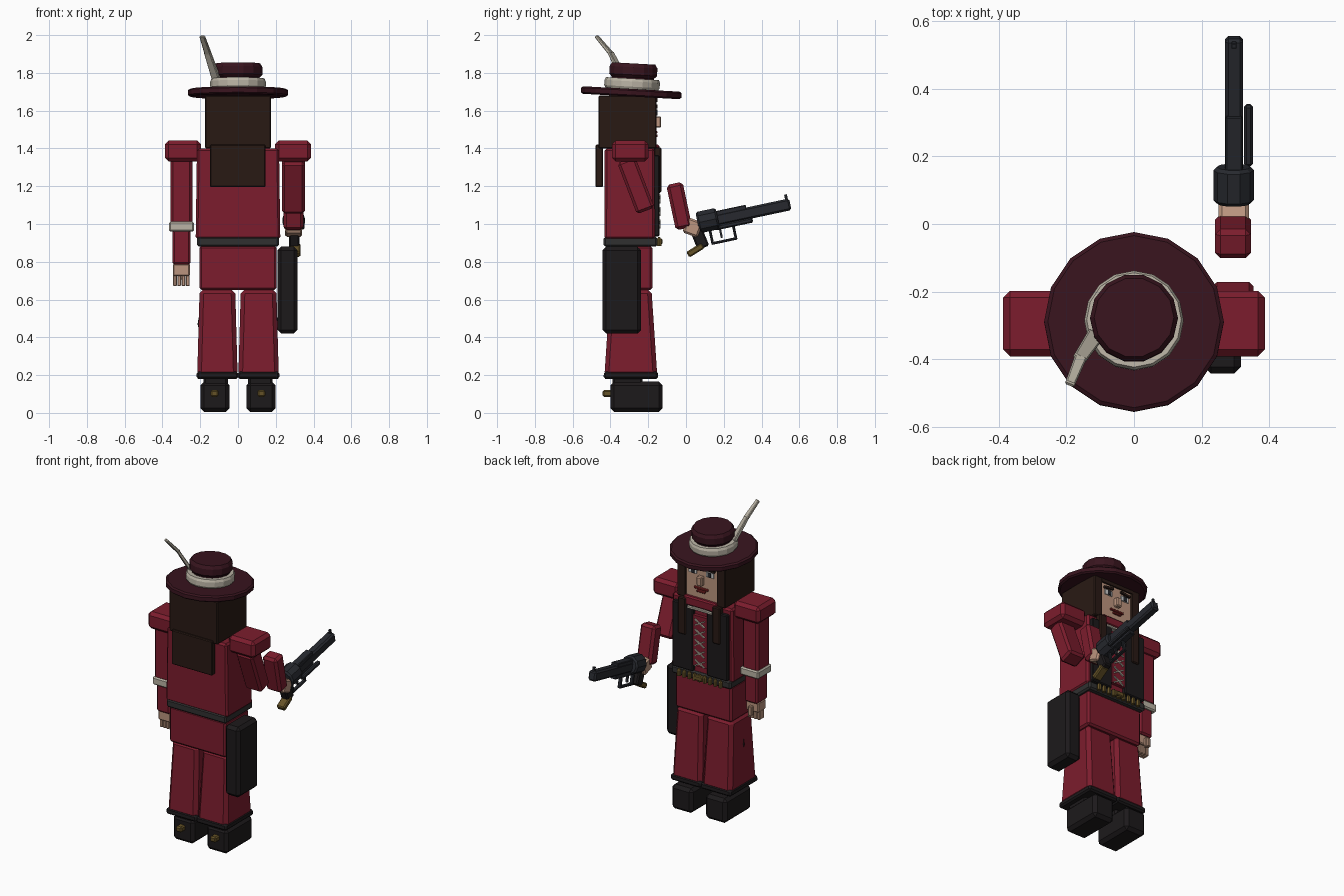
import bpy, bmesh
from math import radians, sin, cos
from mathutils import Vector, Matrix

COLORS = dict(
    red=(0.2, 0.012, 0.026), wine=(0.04, 0.007, 0.013), hair=(0.022, 0.01, 0.007),
    black=(0.012, 0.010, 0.011), belt=(0.03, 0.03, 0.03), cream=(0.5, 0.46, 0.38),
    skin=(0.5, 0.3, 0.21), gold=(0.13, 0.085, 0.02), steel=(0.02, 0.022, 0.028),
    lip=(0.25, 0.02, 0.02), white=(0.6, 0.6, 0.6))
MATS = {}
for n, c in COLORS.items():
    MATS[n] = bpy.data.materials.new(n)
    MATS[n].diffuse_color = (*c, 1)


def finish(name, bm, mat, bevel, loc, rot):
    if bevel:
        bmesh.ops.bevel(bm, geom=bm.edges[:], offset=bevel, segments=1, affect='EDGES')
    bmesh.ops.recalc_face_normals(bm, faces=bm.faces[:])
    me = bpy.data.meshes.new(name)
    bm.to_mesh(me)
    bm.free()
    me.materials.append(MATS[mat])
    ob = bpy.data.objects.new(name, me)
    ob.location, ob.rotation_euler = loc, [radians(a) for a in rot]
    bpy.context.collection.objects.link(ob)
    return ob


def block(name, c, s, mat, bevel=0.0, rot=(0, 0, 0), top=(1, 1)):
    """Chamfered box by centre and size; top scales the upper end."""
    bm = bmesh.new()
    bmesh.ops.create_cube(bm, size=1)
    for v in bm.verts:
        k = top if v.co.z > 0 else (1, 1)
        v.co = Vector((v.co.x * s[0] * k[0], v.co.y * s[1] * k[1], v.co.z * s[2]))
    return finish(name, bm, mat, bevel, c, rot)


def span(name, x, y, z, mat, bevel=0.0, **kw):
    """Chamfered box by its extents."""
    e = (x, y, z)
    return block(name, [(a + b) / 2 for a, b in e], [b - a for a, b in e], mat, bevel, **kw)


def lathe(name, prof, n, mat, loc, rot=(0, 0, 0)):
    """Closed turned solid from (radius, z) points."""
    bm = bmesh.new()
    rings = [[bm.verts.new((r * cos(6.28319 * i / n), r * sin(6.28319 * i / n), z))
              for i in range(n)] for r, z in prof]
    for a, b in zip(rings, rings[1:]):
        for i in range(n):
            bm.faces.new((a[i], a[(i + 1) % n], b[(i + 1) % n], b[i]))
    bm.faces.new(rings[0])
    bm.faces.new(rings[-1])
    return finish(name, bm, mat, 0, loc, rot)


def bar(name, p, q, w, t, mat, bevel=0.0, taper=1):
    """Flat strip between two points."""
    p, q = Vector(p), Vector(q)
    ob = block(name, (p + q) / 2, (w, t, (q - p).length), mat, bevel, top=(taper, taper))
    ob.rotation_euler = (q - p).to_track_quat('Z', 'Y').to_euler()
    return ob


# Hat with band and feather
tilt = (-3.2, 0, 0)
lathe("hat_brim", [(0.255, -0.02), (0.266, -0.012), (0.266, 0.012), (0.255, 0.02)], 16, "wine",
      (0, -0.29, 1.695), tilt)
lathe("hat_band", [(0.14, 0), (0.147, 0.012), (0.147, 0.04), (0.14, 0.055)], 16, "cream",
      (0, -0.287, 1.715), tilt)
lathe("hat_crown", [(0.13, 0), (0.115, 0.075), (0.13, 0.09), (0.13, 0.13), (0.118, 0.15)], 14, "wine",
      (0, -0.285, 1.70), tilt)
bar("feather_lower", (-0.115, -0.33, 1.77), (-0.162, -0.40, 1.91), 0.05, 0.022, "cream", 0.004, 0.8)
bar("feather_tip", (-0.158, -0.395, 1.90), (-0.19, -0.475, 1.995), 0.036, 0.02, "cream", 0.004, 0.8)

# Head and hair
span("head", (-0.14, 0.14), (-0.44, -0.163), (1.40, 1.68), "skin", 0.01)
span("neck", (-0.08, 0.08), (-0.36, -0.22), (1.36, 1.42), "skin")
span("hair_back", (-0.175, 0.175), (-0.463, -0.40), (1.40, 1.68), "hair", 0.006)
span("hair_tail", (-0.148, 0.146), (-0.478, -0.44), (1.195, 1.42), "hair", 0.005)
span("hair_fringe", (-0.12, 0.12), (-0.18, -0.152), (1.645, 1.675), "hair")
span("nose", (-0.02, 0.02), (-0.165, -0.132), (1.51, 1.57), "skin", 0.006)
span("upper_lip", (-0.05, 0.05), (-0.165, -0.152), (1.478, 1.492), "lip", 0.003)
span("lower_lip", (-0.03, 0.03), (-0.165, -0.15), (1.46, 1.474), "lip", 0.003)
for s, side in ((-1, "left"), (1, "right")):
    block(side + "_hair_side", (s * 0.143, -0.30, 1.54), (0.064, 0.29, 0.28), "hair", 0.006)
    block(side + "_hair_lock", (s * 0.125, -0.15, 1.285), (0.055, 0.038, 0.24), "hair", 0.006)
    block(side + "_eye_white", (s * 0.062, -0.161, 1.59), (0.056, 0.01, 0.032), "white")
    block(side + "_iris", (s * 0.06, -0.157, 1.59), (0.024, 0.01, 0.03), "steel")
    block(side + "_brow", (s * 0.064, -0.157, 1.622), (0.07, 0.014, 0.014), "hair", 0, (0, s * 8, 0))

# Torso, vest and lacing
span("torso", (-0.224, 0.224), (-0.432, -0.165), (0.92, 1.40), "red", 0.012, top=(0.97, 0.99))
span("collar", (-0.12, 0.12), (-0.24, -0.14), (1.36, 1.42), "red", 0.008)
span("collar_trim", (-0.09, 0.09), (-0.17, -0.137), (1.342, 1.36), "cream", 0.004)
for s, side in ((-1, "left"), (1, "right")):
    block(side + "_vest_panel", (s * 0.125, -0.158, 1.15), (0.15, 0.035, 0.43), "black", 0.006)
for i in range(5):
    z = 1.0 + i * 0.066
    for s in (-1, 1):
        bar("lace", (-0.035 * s, -0.14, z - 0.02), (0.035 * s, -0.14, z + 0.02), 0.008, 0.008, "cream")
    block("shirt_strip", (0, -0.155, z + 0.01), (0.10, 0.022, 0.066), "red")

# Belt with cartridges and hips
span("belt", (-0.216, 0.216), (-0.436, -0.152), (0.88, 0.933), "belt", 0.01)
for i in range(9):
    lathe("cartridge", [(0.013, -0.022), (0.013, 0.012), (0.006, 0.024)], 6, "gold",
          (-0.15 + i * 0.0375, -0.142, 0.906))
span("belt_buckle", (-0.03, 0.03), (-0.155, -0.125), (0.892, 0.922), "gold", 0.005)
span("hips", (-0.204, 0.204), (-0.422, -0.178), (0.65, 0.885), "red", 0.012)

# Flared trousers, hems, boots and spurs
for s, side in ((-1, "left"), (1, "right")):
    block(side + "_trouser_leg", (s * 0.109, -0.292, 0.425), (0.214, 0.28, 0.46), "red", 0.022,
          top=(0.88, 0.78)).data
    block(side + "_trouser_hem", (s * 0.109, -0.292, 0.2), (0.222, 0.29, 0.04), "black", 0.01,
          top=(0.98, 0.98))
    lathe(side + "_trouser_slit", [(0.006, 0), (0.028, 0.1), (0.004, 0.24)], 4, "black",
          (s * 0.186, -0.30, 0.37))
    block(side + "_boot", (s * 0.122, -0.262, 0.085), (0.154, 0.276, 0.16), "black", 0.02)
    block(side + "_boot_ankle", (s * 0.118, -0.31, 0.175), (0.13, 0.16, 0.07), "black", 0.012)
    block(side + "_spur", (s * 0.124, -0.416, 0.103), (0.042, 0.05, 0.036), "gold", 0.008)
    block(side + "_shoulder", (s * 0.292, -0.295, 1.386), (0.19, 0.194, 0.112), "red", 0.02)

# Holster
span("holster", (0.208, 0.316), (-0.443, -0.237), (0.42, 0.88), "black", 0.02)

# Left arm hanging down
span("left_upper_arm", (-0.358, -0.242), (-0.36, -0.23), (1.0, 1.345), "red", 0.014)
span("left_cuff", (-0.366, -0.232), (-0.366, -0.224), (0.96, 1.012), "cream", 0.008)
span("left_forearm", (-0.347, -0.252), (-0.35, -0.24), (0.785, 0.975), "red", 0.01)
span("left_palm", (-0.345, -0.255), (-0.335, -0.255), (0.725, 0.79), "skin", 0.006)
for i in range(4):
    block("left_finger", (-0.334 + i * 0.0227, -0.295, 0.702), (0.02, 0.05, 0.062), "skin", 0.004)
block("left_thumb", (-0.3, -0.243, 0.735), (0.026, 0.026, 0.06), "skin", 0.004)

# Right arm raised, forearm reaching forward
block("right_upper_arm", (0.293, -0.265, 1.205), (0.122, 0.10, 0.29), "red", 0.014, (21, 0, 0))
block("right_forearm", (0.293, -0.036, 1.095), (0.106, 0.088, 0.245), "red", 0.016, (12, 0, 0))
block("right_hand", (0.295, 0.035, 0.982), (0.09, 0.085, 0.085), "skin", 0.01, (-20, 0, 0))

# Revolver, laid out along its tilted barrel: u forward, w up
A = radians(12)


def gun(name, u, w, x, mat="steel", bevel=0.004):
    um, wm = sum(u) / 2, sum(w) / 2
    c = (sum(x) / 2, 0.10 + um * cos(A) - wm * sin(A), 1.01 + um * sin(A) + wm * cos(A))
    return block(name, c, (x[1] - x[0], u[1] - u[0], w[1] - w[0]), mat, bevel, (12, 0, 0))


gun("barrel", (0, 0.462), (-0.033, 0.03), (0.269, 0.323), bevel=0.01)
gun("gun_frame", (0.0, 0.23), (0, 0.045), (0.271, 0.321))
gun("gun_underframe", (0.05, 0.23), (-0.055, -0.02), (0.275, 0.317))
gun("ejector_rod", (0.065, 0.25), (-0.055, -0.028), (0.326, 0.352), bevel=0.007)
gun("front_sight", (0.44, 0.455), (0.02, 0.055), (0.288, 0.304), bevel=0.002)
gun("trigger_guard_base", (0.01, 0.15), (-0.126, -0.112), (0.284, 0.308))
gun("trigger_guard_front", (0.136, 0.15), (-0.126, -0.05), (0.284, 0.308))
gun("trigger_guard_rear", (0.01, 0.024), (-0.126, -0.05), (0.284, 0.308))
gun("trigger", (0.065, 0.076), (-0.1, -0.05), (0.289, 0.303), bevel=0)
lathe("gun_cylinder", [(0.05, -0.055), (0.06, -0.045), (0.06, 0.045), (0.05, 0.055)], 10, "steel",
      (0.295, 0.115, 1.018), (-78, 0, 0))
block("gun_grip", (0.298, 0.072, 0.925), (0.055, 0.065, 0.11), "black", 0.008, (22, 0, 0))
block("grip_butt", (0.302, 0.05, 0.862), (0.056, 0.095, 0.034), "gold", 0.007, (32, 0, 0))
